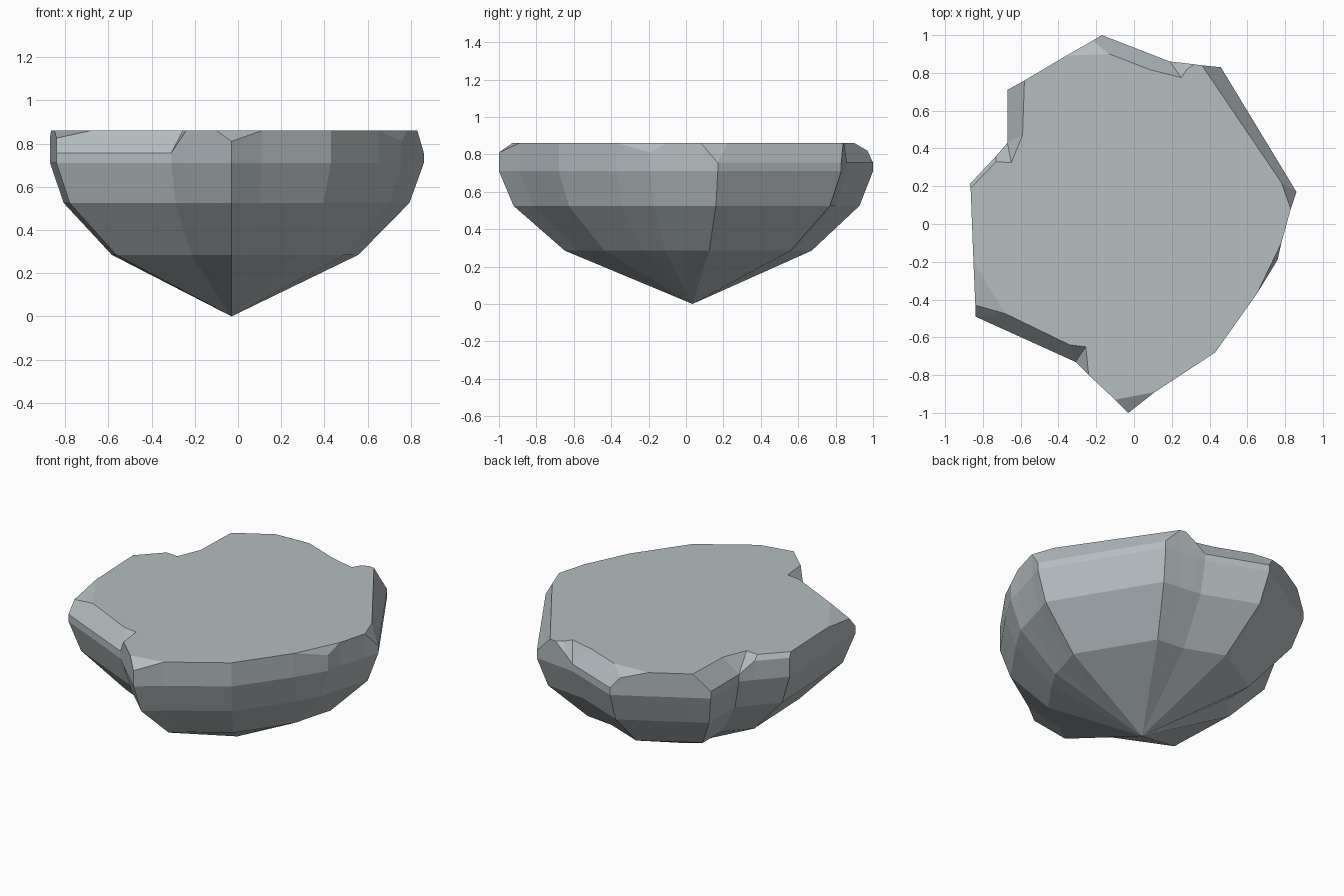
import bpy, bmesh

if "Cube" in bpy.data.objects:
    bpy.data.objects.remove(bpy.data.objects["Cube"])

TOP, CX, CY = 0.86, -0.03, 0.035
# Rim, clockwise from above: outer x, y, z (wall top), then the chamfer's
# inner corner on the flat top where the edge is chipped.
RIM = [
    (-.58, .76, TOP), (-.36, .89, TOP), (-.22, .97, .82, -.13, .90),
    (-.17, 1.0, .755, -.13, .90), (.19, .86, .755, .09, .815),
    (.19, .86, .755, .25, .775), (.24, .855, .80, .28, .82),
    (.32, .845, TOP), (.36, .84, TOP), (.46, .83, .755, .36, .84),
    (.86, .17, .755, .78, .22), (.86, .17, .755, .83, .08),
    (.83, .08, TOP), (.78, -.10, TOP), (.76, -.19, .81, .78, -.10),
    (.65, -.37, TOP), (.43, -.68, TOP), (.11, -.89, TOP),
    (-.03, -1.0, .81, .11, -.89), (-.03, -1.0, .81, -.10, -.93),
    (-.10, -.93, TOP), (-.24, -.80, TOP), (-.31, -.73, .755, -.255, -.65),
    (-.31, -.73, .755, -.34, -.64), (-.84, -.49, .755, -.68, -.475),
    (-.84, -.43, .825, -.68, -.475), (-.85, -.20, TOP), (-.865, .19, TOP),
    (-.87, .21, .83, -.865, .19), (-.73, .36, .83, -.73, .33),
    (-.67, .43, .755, -.65, .325), (-.67, .43, .755, -.59, .47),
    (-.67, .71, .755, -.58, .76),
]
# Lower rings: height, horizontal scale towards the bottom point
LEVELS = [(.71, 1.0), (.525, .925), (.285, .66)]

bm = bmesh.new()
pool = {}


def vert(x, y, z):
    """Shared vertex at a position."""
    key = (round(x, 4), round(y, 4), round(z, 4))
    if key not in pool:
        pool[key] = bm.verts.new(key)
    return pool[key]


def face(*vs):
    """Face with repeated corners dropped."""
    vs = list(dict.fromkeys(vs))
    if len(vs) > 2:
        bm.faces.new(vs)


rings = [[vert(*(p[3:] or p[:2]), TOP) for p in RIM],
         [vert(*p[:3]) for p in RIM]]
for z, s in LEVELS:
    rings.append([vert(CX + (p[0] - CX) * s, CY + (p[1] - CY) * s, z) for p in RIM])
rings.append([vert(CX, CY, 0)] * len(RIM))

# Flat top, chipped rim, walls and pointed underside
face(*rings[0])
n = len(RIM)
for upper, lower in zip(rings, rings[1:]):
    for i in range(n):
        j = (i + 1) % n
        face(upper[i], upper[j], lower[j], lower[i])
bmesh.ops.recalc_face_normals(bm, faces=bm.faces)

mesh = bpy.data.meshes.new("rock_slab")
bm.to_mesh(mesh)
bm.free()
stone = bpy.data.materials.new("grey stone")
stone.diffuse_color = (.46, .51, .53, 1)
stone.use_nodes = True
stone.node_tree.nodes["Principled BSDF"].inputs["Base Color"].default_value = stone.diffuse_color
mesh.materials.append(stone)
bpy.context.collection.objects.link(bpy.data.objects.new("rock_slab", mesh))
